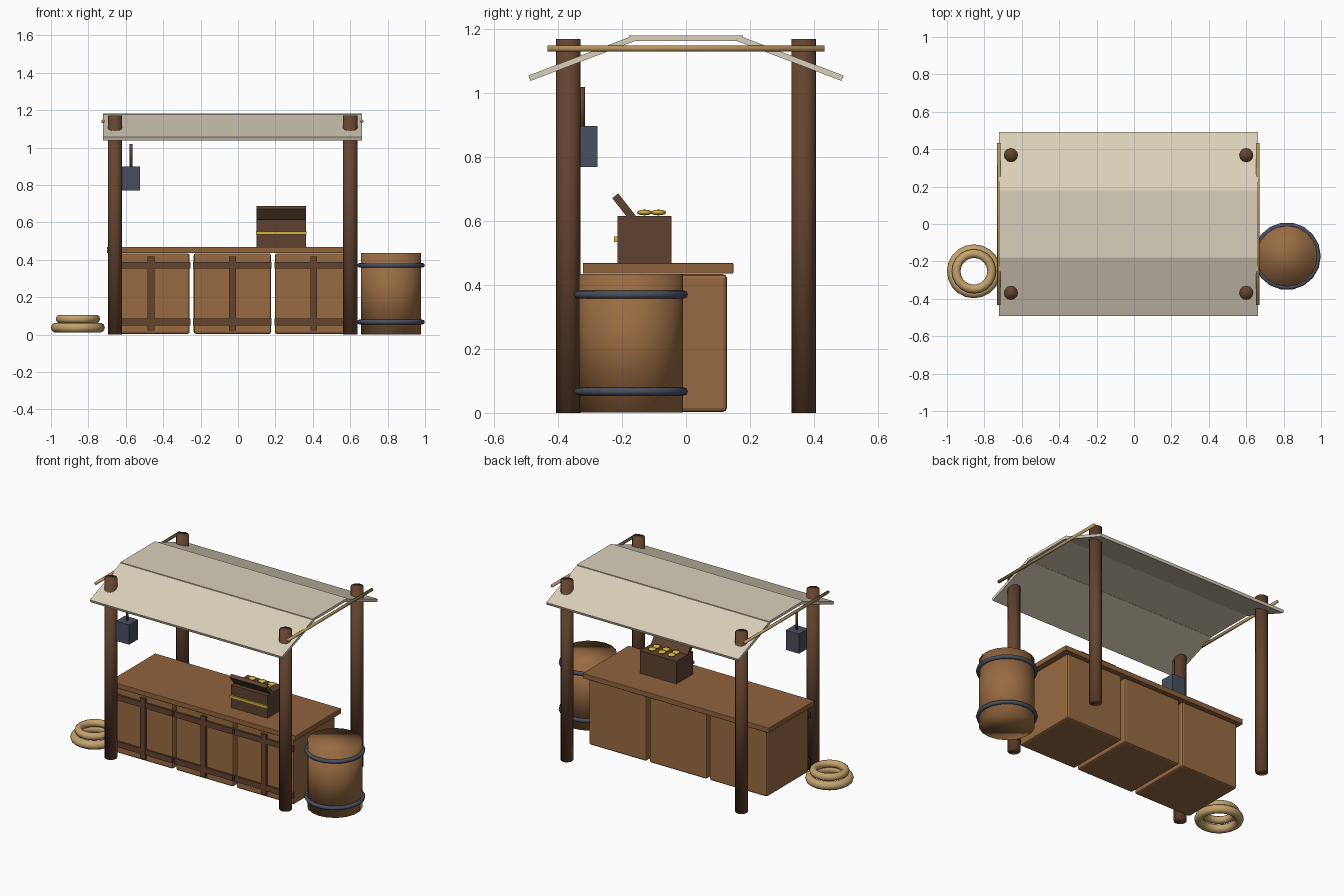
import bpy, bmesh, math
from mathutils import Matrix, Vector

if "Cube" in bpy.data.objects:
    bpy.data.objects.remove(bpy.data.objects["Cube"])


def mat(name, r, g, b):
    def lin(c):
        c /= 255
        return c / 12.92 if c <= 0.04045 else ((c + 0.055) / 1.055) ** 2.4
    m = bpy.data.materials.new(name)
    m.diffuse_color = (lin(r), lin(g), lin(b), 1)
    m.use_nodes = True
    m.node_tree.nodes["Principled BSDF"].inputs["Base Color"].default_value = m.diffuse_color
    return m


WOOD = mat("crate wood", 152, 107, 66)
COUNTER = mat("counter wood", 144, 99, 61)
POST = mat("dark post wood", 100, 67, 47)
CHEST = mat("chest wood", 94, 66, 49)
CLOTH = mat("cream cloth", 219, 209, 187)
IRON = mat("slate iron", 73, 79, 95)
ROPE = mat("rope", 196, 163, 110)
POLE = mat("cane", 184, 150, 98)
GOLD = mat("gold", 216, 180, 60)


def finish(name, bm, m, smooth=False):
    bmesh.ops.recalc_face_normals(bm, faces=bm.faces)
    me = bpy.data.meshes.new(name)
    bm.to_mesh(me)
    bm.free()
    me.materials.append(m)
    for p in me.polygons:
        p.use_smooth = smooth
    ob = bpy.data.objects.new(name, me)
    bpy.context.collection.objects.link(ob)
    return ob


def box(name, lo, hi, m, bevel=0):
    lo, hi = Vector(lo), Vector(hi)
    bm = bmesh.new()
    bmesh.ops.create_cube(bm, size=1)
    bmesh.ops.scale(bm, vec=hi - lo, verts=bm.verts)
    bmesh.ops.translate(bm, vec=(lo + hi) / 2, verts=bm.verts)
    ob = finish(name, bm, m)
    if bevel:
        mod = ob.modifiers.new("bevel", 'BEVEL')
        mod.width, mod.segments = bevel, 2
    return ob


def cylinder(name, c, r, h, m, sides=12, axis='Z', smooth=True):
    bm = bmesh.new()
    rot = Matrix.Rotation(math.pi / 2, 4, 'X') if axis == 'Y' else Matrix()
    bmesh.ops.create_cone(bm, cap_ends=True, segments=sides, radius1=r, radius2=r,
                          depth=h, matrix=Matrix.Translation(c) @ rot)
    return finish(name, bm, m, smooth)


def torus(name, c, R, r, m, n=20, k=10):
    bm = bmesh.new()
    rings = []
    for i in range(n):
        a = 2 * math.pi * i / n
        ring = []
        for j in range(k):
            b = 2 * math.pi * j / k
            d = R + r * math.cos(b)
            ring.append(bm.verts.new((c[0] + d * math.cos(a), c[1] + d * math.sin(a),
                                      c[2] + r * math.sin(b))))
        rings.append(ring)
    for i in range(n):
        for j in range(k):
            p, q, j2 = rings[i], rings[(i + 1) % n], (j + 1) % k
            bm.faces.new((p[j], q[j], q[j2], p[j2]))
    return finish(name, bm, m, True)


# four posts, standing through the awning
for x, sx in ((-0.658, "left"), (0.6, "right")):
    for y, sy in ((-0.368, "front"), (0.368, "back")):
        cylinder(f"{sy}_{sx}_post", (x, y, 0.585), 0.038, 1.17, POST)

# awning: flat centre panel and two sloping panels
X0, X1 = -0.722, 0.662
box("awning_centre", (X0, -0.178, 1.164), (X1, 0.178, 1.181), CLOTH)
for s, side in ((-1, "front"), (1, "back")):
    p, q = Vector((0, s * 0.165, 1.171)), Vector((0, s * 0.49, 1.047))
    L = (q - p).length
    ob = box(f"awning_{side}", (X0, -L / 2, -0.009), (X1, L / 2, 0.009), CLOTH)
    ob.location = (p + q) / 2
    ob.rotation_euler.x = -s * math.atan2(p.z - q.z, abs(q.y - p.y))

# cane rods along the awning ends
for x, side in ((X0, "left"), (X1, "right")):
    cylinder(f"{side}_awning_rod", (x, 0, 1.14), 0.0095, 0.866, POLE, 8, 'Y')

# three crates with straps, under one counter top
for i, x in enumerate((-0.465, -0.03, 0.405)):
    box(f"crate_{i+1}", (x - 0.207, -0.303, 0.003), (x + 0.207, 0.128, 0.434), WOOD, 0.012)
    for z, lv in ((0.067, "lower"), (0.371, "upper")):
        box(f"crate_{i+1}_{lv}_strap", (x - 0.21, -0.315, z - 0.018),
            (x + 0.21, -0.295, z + 0.018), POST)
    box(f"crate_{i+1}_upright", (x - 0.018, -0.318, 0.022), (x + 0.018, -0.295, 0.416), POST)
box("counter_top", (-0.70, -0.323, 0.436), (0.64, 0.148, 0.469), COUNTER, 0.003)

# open chest with gold band and coins
box("chest_body", (0.10, -0.215, 0.469), (0.363, -0.045, 0.616), CHEST)
box("chest_band", (0.097, -0.225, 0.534), (0.366, -0.214, 0.552), GOLD)
lid = box("chest_lid", (0.10, -0.064, -0.012), (0.363, 0.064, 0.012), CHEST)
lid.location = (0, -0.182, 0.629)
lid.rotation_euler.x = -math.radians(52)
for i in range(3):
    for j in range(2):
        bm = bmesh.new()
        c = Matrix.Translation((0.163 + 0.07 * i, -0.13 + 0.044 * j, 0.627))
        bmesh.ops.create_uvsphere(bm, u_segments=10, v_segments=6, radius=1,
                                  matrix=c @ Matrix.Diagonal((0.024, 0.024, 0.009, 1)))
        finish(f"coin_{i*2+j+1}", bm, GOLD, True)

# hanging lantern
box("lantern", (-0.62, -0.371, 0.77), (-0.525, -0.277, 0.898), IRON)
cylinder("lantern_hanger", (-0.572, -0.324, 0.955), 0.0075, 0.13, POST, 8)

# barrel with iron hoops
B = (0.818, -0.172)
cylinder("barrel", (*B, 0.218), 0.163, 0.434, WOOD, 18)
for z, lv in ((0.067, "lower"), (0.37, "upper")):
    torus(f"barrel_{lv}_hoop", (*B, z), 0.168, 0.0128, IRON, 18, 8)

# coiled rope
torus("rope_coil_lower", (-0.856, -0.253, 0.037), 0.117, 0.027, ROPE)
torus("rope_coil_upper", (-0.856, -0.253, 0.083), 0.095, 0.0235, ROPE)
